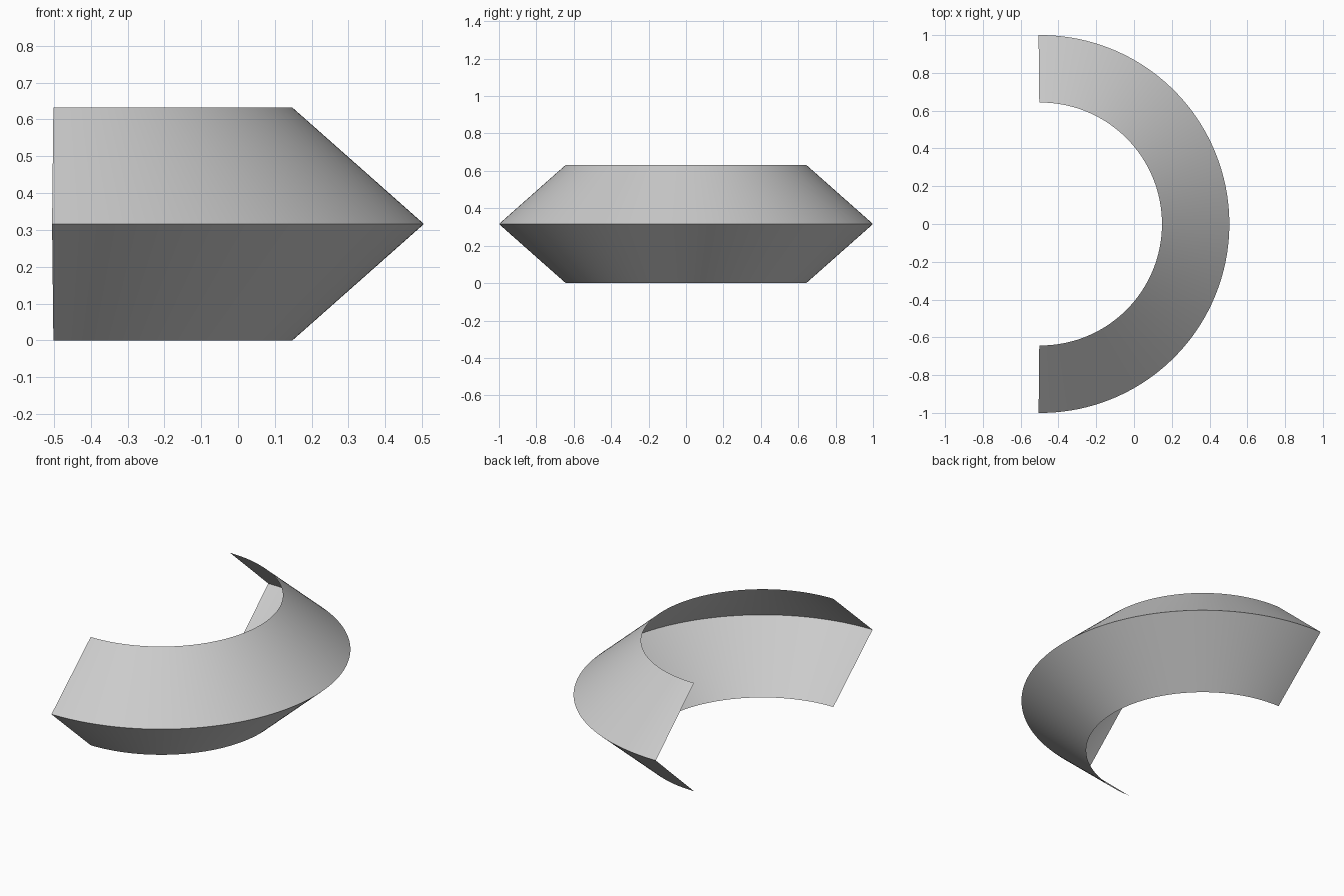
import bpy, bmesh, math

cube = bpy.data.objects.get("Cube")
if cube:
    bpy.data.objects.remove(cube, do_unlink=True)

# Plain grey material
grey = bpy.data.materials.new("light_grey")
grey.use_nodes = True
colour = (0.6, 0.6, 0.6, 1)
grey.diffuse_color = colour
grey.node_tree.nodes["Principled BSDF"].inputs["Base Color"].default_value = colour

# V-shaped profile (radius, height) swept a little past half a turn
profile = [(0.643, 0.0), (1.0, 0.316), (0.643, 0.632)]
CENTRE_X = -0.495
STEPS = 128
END = math.pi / 2 + 0.01

bm = bmesh.new()
rings = []
for i in range(STEPS + 1):
    a = -END + 2 * END * i / STEPS
    rings.append([bm.verts.new((CENTRE_X + r * math.cos(a), r * math.sin(a), z))
                  for r, z in profile])
for a, b in zip(rings, rings[1:]):
    for j in range(len(profile) - 1):
        bm.faces.new((a[j], b[j], b[j + 1], a[j + 1]))

mesh = bpy.data.meshes.new("half_ring_shell")
bm.to_mesh(mesh)
bm.free()
mesh.materials.append(grey)
shell = bpy.data.objects.new("half_ring_shell", mesh)
bpy.context.collection.objects.link(shell)

# Smooth around the sweep, crisp along the outer ridge
bpy.ops.object.select_all(action='DESELECT')
shell.select_set(True)
bpy.context.view_layer.objects.active = shell
bpy.ops.object.shade_smooth_by_angle(angle=math.radians(30))
